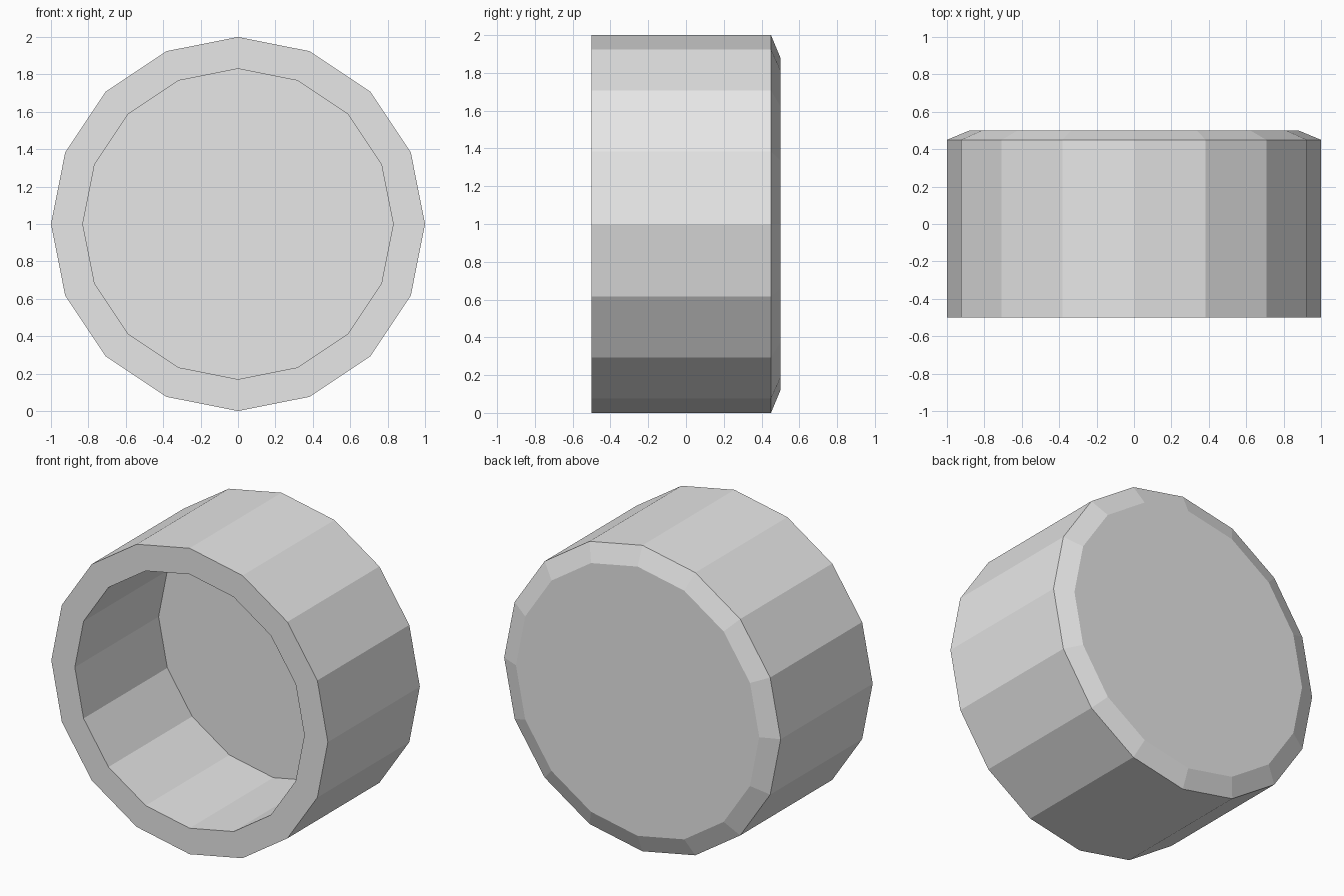
import bpy, bmesh
from math import cos, sin, pi

cube = bpy.data.objects.get("Cube")
if cube:
    bpy.data.objects.remove(cube, do_unlink=True)

SIDES = 16

# Plain grey material
grey = bpy.data.materials.new("light grey")
grey.use_nodes = True
colour = (0.8, 0.8, 0.8, 1)
grey.diffuse_color = colour
grey.node_tree.nodes["Principled BSDF"].inputs["Base Color"].default_value = colour

bm = bmesh.new()


def ring(radius, y):
    """Polygon of vertices around the y axis, centred at z = 1."""
    return [bm.verts.new((radius * cos(2 * pi * i / SIDES), y,
                          1 + radius * sin(2 * pi * i / SIDES)))
            for i in range(SIDES)]


# Wall section from the chamfered back, along the outside, to the inner floor
profile = [(0.88, 0.5), (1.0, 0.45), (1.0, -0.5), (0.83, -0.5), (0.83, 0.365)]
rings = [ring(r, y) for r, y in profile]
for a, b in zip(rings, rings[1:]):
    for i in range(SIDES):
        j = (i + 1) % SIDES
        bm.faces.new((a[i], a[j], b[j], b[i]))

# Back plate and recessed floor
bm.faces.new(rings[0])
bm.faces.new(rings[-1])
bmesh.ops.recalc_face_normals(bm, faces=bm.faces)

mesh = bpy.data.meshes.new("round_cup")
bm.to_mesh(mesh)
bm.free()
mesh.materials.append(grey)
cup = bpy.data.objects.new("round_cup", mesh)
bpy.context.collection.objects.link(cup)
